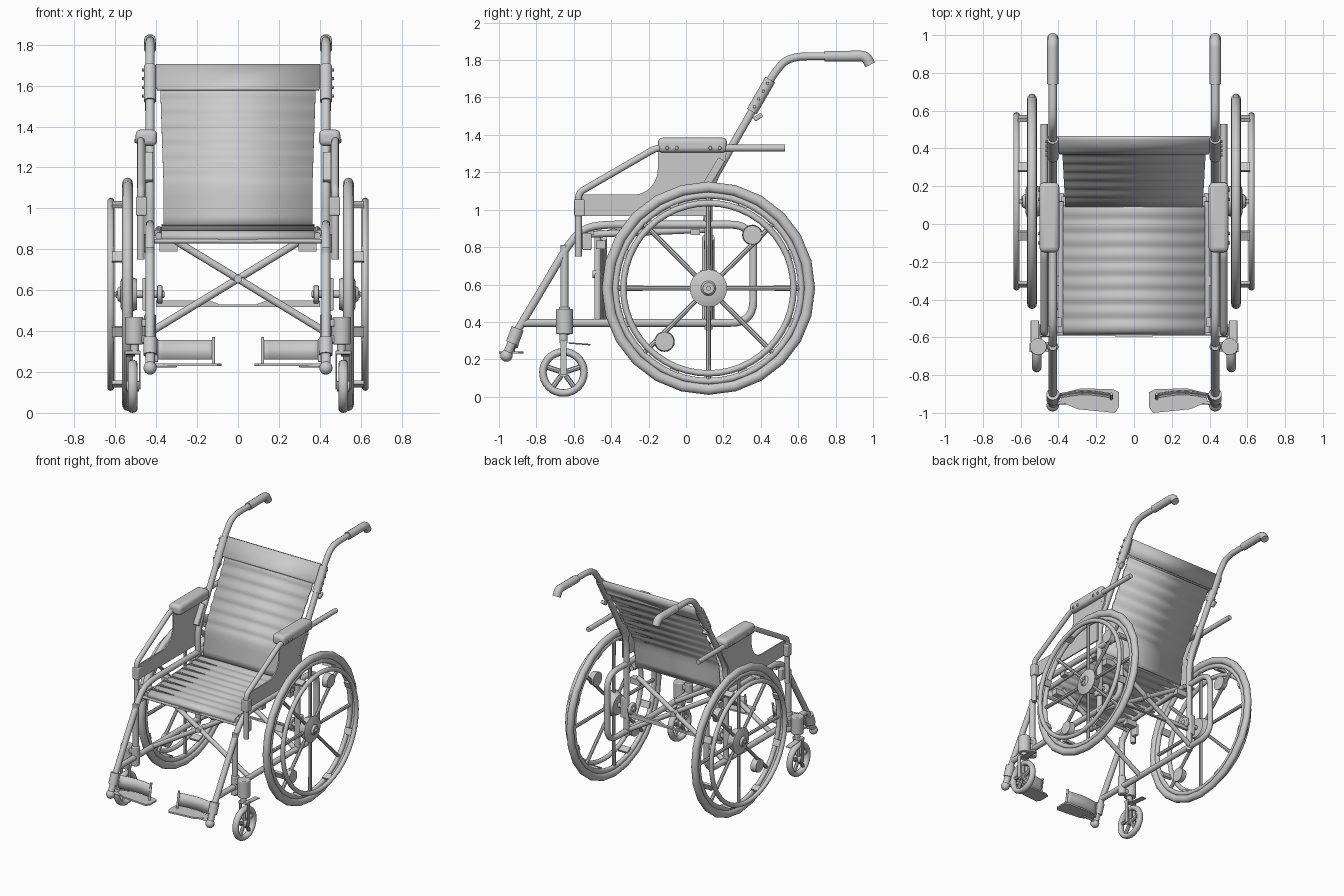
import bpy, bmesh
from math import sin, cos, pi, radians
from mathutils import Vector, Matrix

cube = bpy.data.objects.get("Cube")
if cube:
    bpy.data.objects.remove(cube, do_unlink=True)

grey = bpy.data.materials.new("light_grey")
grey.use_nodes = True
colour = (0.6, 0.6, 0.6, 1)
grey.diffuse_color = colour
grey.node_tree.nodes["Principled BSDF"].inputs["Base Color"].default_value = colour


def dress(ob, mirror=True, bevel=0, solid=0):
    """Give an object its material, shading and modifiers."""
    ob.data.materials.clear()
    ob.data.materials.append(grey)
    bpy.ops.object.select_all(action='DESELECT')
    ob.select_set(True)
    bpy.context.view_layer.objects.active = ob
    bpy.ops.object.shade_smooth_by_angle(angle=radians(38))
    if solid:
        m = ob.modifiers.new("thickness", 'SOLIDIFY')
        m.thickness, m.offset = solid, 0
    if bevel:
        m = ob.modifiers.new("bevel", 'BEVEL')
        m.width, m.segments, m.limit_method = bevel, 3, 'ANGLE'
    if mirror:
        ob.modifiers.new("mirror", 'MIRROR')


def finish(bm, name, **kw):
    bmesh.ops.recalc_face_normals(bm, faces=bm.faces)
    me = bpy.data.meshes.new(name)
    bm.to_mesh(me)
    bm.free()
    ob = bpy.data.objects.new(name, me)
    bpy.context.collection.objects.link(ob)
    dress(ob, **kw)


def rod(bm, a, b, r1, r2=None, segs=14):
    a, b = Vector(a), Vector(b)
    rot = (b - a).to_track_quat('Z', 'Y').to_matrix().to_4x4()
    bmesh.ops.create_cone(bm, cap_ends=True, segments=segs, radius1=r1,
                          radius2=r1 if r2 is None else r2, depth=(b - a).length,
                          matrix=Matrix.Translation((a + b) / 2) @ rot)


def box(bm, centre, size, tilt=0):
    bmesh.ops.create_cube(bm, size=1, matrix=Matrix.Translation(centre)
                          @ Matrix.Rotation(tilt, 4, 'X') @ Matrix.Diagonal((*size, 1)))


def prism(bm, points, depth):
    face = bm.faces.new([bm.verts.new(p) for p in points])
    new = bmesh.ops.extrude_face_region(bm, geom=[face], use_keep_orig=True)["geom"]
    bmesh.ops.translate(bm, vec=depth, verts=[v for v in new if isinstance(v, bmesh.types.BMVert)])


def ring(bm, centre, radius, half_width, half_height, segs, sides=12):
    """Oval-section ring turning about the x axis."""
    c, rows = Vector(centre), []
    for i in range(segs):
        a = 2 * pi * i / segs
        row = []
        for j in range(sides):
            t = 2 * pi * j / sides
            r = radius + half_height * cos(t)
            row.append(bm.verts.new(c + Vector((half_width * sin(t), r * cos(a), r * sin(a)))))
        rows.append(row)
    for i in range(segs):
        p, q = rows[i], rows[(i + 1) % segs]
        for j in range(sides):
            k = (j + 1) % sides
            bm.faces.new((p[j], p[k], q[k], q[j]))


def tube(name, x, path, r, bend=0.08, mirror=True):
    """Tube at one x, along (y, z) points with rounded corners."""
    pts = [Vector((x, y, z)) for y, z in path]
    out = [pts[0]]
    for a, p, b in zip(pts, pts[1:], pts[2:]):
        da, db = a - p, b - p
        s = p + da.normalized() * min(bend, da.length * .48)
        e = p + db.normalized() * min(bend, db.length * .48)
        for i in range(8):
            t = i / 7
            out.append(s * (1 - t) ** 2 + p * 2 * t * (1 - t) + e * t * t)
    out.append(pts[-1])
    cu = bpy.data.curves.new(name, 'CURVE')
    cu.dimensions, cu.bevel_depth, cu.bevel_resolution, cu.use_fill_caps = '3D', r, 3, True
    sp = cu.splines.new('POLY')
    sp.points.add(len(out) - 1)
    for q, v in zip(sp.points, out):
        q.co = (*v, 1)
    ob = bpy.data.objects.new(name, cu)
    bpy.context.collection.objects.link(ob)
    bpy.ops.object.select_all(action='DESELECT')
    ob.select_set(True)
    bpy.context.view_layer.objects.active = ob
    bpy.ops.object.convert(target='MESH')
    dress(bpy.context.view_layer.objects.active, mirror=mirror)


def sheet(name, rows, thick):
    """Fabric panel from (half width, y, z) rows."""
    bm = bmesh.new()
    pairs = [[bm.verts.new((s * w, y, z)) for s in (-1, 1)] for w, y, z in rows]
    for p, q in zip(pairs, pairs[1:]):
        bm.faces.new((p[0], p[1], q[1], q[0]))
    finish(bm, name, mirror=False, solid=thick)


# Frame tubes
F = 0.43
tube("side_frame", F, [(-.91, .34), (-.6, .86), (-.5, .92), (.36, .92), (.36, .395), (-.88, .395)], .022, .12)
tube("push_handle", F, [(.12, .36), (.12, 1.12), (.47, 1.73), (.55, 1.82), (.95, 1.82)], .022, .1)
tube("handle_grip", F, [(.74, 1.82), (.96, 1.822), (.985, 1.775)], .03, .03)
tube("front_post", F, [(-.65, .34), (-.65, .81)], .022)
tube("arm_tube", .475, [(-.575, .75), (-.575, 1.09), (-.16, 1.33), (.53, 1.33)], .019, .03)

# Big wheels
W, Y, Z = .54, .12, .58
hub = Vector((W, Y, Z))
bm = bmesh.new()
ring(bm, hub, .541, .026, .029, 24)
finish(bm, "drive_tyre")
bm = bmesh.new()
ring(bm, hub, .497, .017, .018, 48)
for k in range(8):
    a = k * pi / 4
    d = Vector((0, cos(a), sin(a)))
    rod(bm, hub + d * .05, hub + d * .49, .012, .014, 8)
    a += pi / 8
    d = Vector((0, cos(a), sin(a)))
    box(bm, hub + d * .475 + Vector((.035, 0, 0)), (.08, .018, .05), a)
for a, b, r1, r2 in ((-.045, .02, .075, .1), (.02, .035, .1, .06), (.035, .05, .04, .03), (-.17, .065, .012, .012)):
    rod(bm, hub + Vector((a, 0, 0)), hub + Vector((b, 0, 0)), r1, r2, 24)
box(bm, hub + Vector((.05, 0, 0)), (.012, .05, .016), .4)
finish(bm, "rim_and_spokes")
bm = bmesh.new()
ring(bm, (.622, Y, Z), .455, .017, .017, 48)
finish(bm, "hand_rim")
bm = bmesh.new()
for s in (-1, 1):
    c = hub + Vector((0, .235 * s, .285 * s))
    rod(bm, c - Vector((.025, 0, 0)), c + Vector((.018, 0, 0)), .055, .05, 20)
finish(bm, "spoke_disc")

# Axle mounts
bm = bmesh.new()
box(bm, (.445, Y, Z), (.045, .05, .16))
rod(bm, (.37, Y, Z), (.395, Y, Z), .045)
rod(bm, (.36, Y, Z), (.54, Y, Z), .018)
finish(bm, "axle_mount", bevel=.006)

# Casters
C, CY, CZ = .515, -.655, .13
hub = Vector((C, CY, CZ))
bm = bmesh.new()
ring(bm, hub, .11, .024, .02, 32)
rod(bm, hub - Vector((.03, 0, 0)), hub + Vector((.03, 0, 0)), .026)
for k in range(5):
    a = pi / 2 + k * 2 * pi / 5
    rod(bm, hub, hub + Vector((0, cos(a), sin(a))) * .1, .014, .014, 8)
finish(bm, "caster_wheel")
bm = bmesh.new()
for s in (-1, 1):
    box(bm, (C + .035 * s, CY, .205), (.009, .034, .18))
box(bm, (C, CY, .295), (.079, .045, .018))
rod(bm, (C - .01, CY, .29), (C - .01, CY, .34), .022)
box(bm, (C + .01, CY + .085, .283), (.045, .12, .008), -.08)
finish(bm, "caster_fork", bevel=.004)
bm = bmesh.new()
rod(bm, (.507, -.65, .335), (.507, -.65, .47), .045, segs=20)
for z in (.36, .44):
    box(bm, (.46, -.65, z), (.08, .05, .035))
rod(bm, (F, -.65, .33), (F, -.65, .48), .03)
finish(bm, "caster_barrel", bevel=.006)

# Footrests
bm = bmesh.new()
rod(bm, (F, -.93, .285), (F, -.9, .365), .034)
rod(bm, (F, -.96, .22), (F, -.925, .3), .024)
bmesh.ops.create_uvsphere(bm, u_segments=14, v_segments=8, radius=.033,
                          matrix=Matrix.Translation((F, -.96, .22)))
rod(bm, (.3, -.94, .232), (F, -.95, .232), .01)
finish(bm, "footrest_clamp")
bm = bmesh.new()
outline = [(.1, -1), (.08, -.97), (.08, -.89), (.11, -.875), (.28, -.87), (.38, -.895), (.39, -.94), (.3, -.98)]
prism(bm, [(x, y, .23) for x, y in outline], (0, 0, .012))
finish(bm, "footplate")
bm = bmesh.new()
arc = [(.115 + .285 * t / 8, -.9 + .018 * sin(pi * t / 8)) for t in range(9)]
for (xa, ya), (xb, yb) in zip(arc, arc[1:]):
    bm.faces.new([bm.verts.new(p) for p in ((xa, ya - .02, .262), (xb, yb - .02, .262), (xb, yb, .355), (xa, ya, .355))])
bmesh.ops.remove_doubles(bm, verts=bm.verts, dist=.0005)
finish(bm, "heel_strap", solid=.006)
bm = bmesh.new()
rod(bm, (.12, -.925, .235), (.12, -.9, .37), .008)
rod(bm, (.4, -.925, .25), (.4, -.9, .36), .008)
finish(bm, "strap_post")

# Seat, back and their rails
ripples = 60
sheet("seat", [(.375, -.578, .845), (.375, -.572, .868)] +
      [(.375, -.56 + .65 * i / ripples, .878 + .035 * i / ripples + .004 * sin(i * .9)) for i in range(ripples + 1)], .016)
lower = [(.365, .095 + .02 * t, .91 + .2 * t) for t in (0, .25, .5, .75, 1)]
slope = [(.365 + .015 * t, .125 + .27 * t + .005 * sin(t * 38), 1.14 + .445 * t) for t in [i / 40 for i in range(41)]]
sheet("backrest", lower + slope, .014)
sheet("backrest_top_band", [(.395, .372, 1.58), (.4, .385, 1.59), (.4, .448, 1.7), (.4, .462, 1.695), (.395, .41, 1.59)], .01)
bm = bmesh.new()
rod(bm, (.387, -.575, .865), (.387, .12, .895), .018)
for y in (-.52, -.3, .05):
    box(bm, (.41, y, .88), (.05, .05, .03))
for y in (-.455, .12):
    box(bm, (.34, y, .812), (.09, .05, .045))
finish(bm, "seat_rail")
bm = bmesh.new()
rod(bm, (-.42, -.58, .84), (.42, -.58, .84), .011)
prism(bm, [(-.1, -.595, .85), (-.07, -.595, .835), (.07, -.595, .835), (.1, -.595, .85)], (0, .02, 0))
finish(bm, "seat_front_bar", mirror=False)

# Folding cross brace
bm = bmesh.new()
for y in (-.455, .12):
    for s in (-1, 1):
        rod(bm, (-.42 * s, y + .016 * s, .4), (.32 * s, y + .016 * s, .85), .018)
    rod(bm, (0, y - .045, .655), (0, y + .045, .655), .02)
finish(bm, "cross_brace", mirror=False)
bm = bmesh.new()
prism(bm, [(0, Y, .518), (.4, Y, .518), (.4, Y, .55), (.14, Y, .55), (.09, Y, .53), (0, Y, .53)], (0, .02, 0))
finish(bm, "folding_link")

# Armrests
bm = bmesh.new()
box(bm, (.448, .035, 1.345), (.105, .37, .08))
finish(bm, "arm_pad", bevel=.025)
bm = bmesh.new()
curve = [(-.28 + .13 * sin(t * pi / 12), 1.22 - .14 * cos(t * pi / 12)) for t in range(7)]
side = [(-.57, .965), (-.57, 1.08)] + curve + [(-.15, 1.32), (.22, 1.32), (.21, 1.26), (.13, 1.12), (.13, .965)]
prism(bm, [(.452, y, z) for y, z in side], (.01, 0, 0))
finish(bm, "skirt_guard")
bm = bmesh.new()
box(bm, (.472, -.57, 1.01), (.055, .055, .09))
box(bm, (.455, -.53, .83), (.035, .05, .09))
box(bm, (.44, .15, 1.2), (.05, .04, .16), -.54)
box(bm, (.44, .385, 1.495), (.03, .05, .025), .6)
finish(bm, "arm_bracket", bevel=.006)

# Handle sleeves and bolts
bm = bmesh.new()
rod(bm, (F, .352, 1.525), (F, .45, 1.695), .03, segs=18)
for i in range(4):
    y, z = .365 + .024 * i, 1.55 + .042 * i
    rod(bm, (F, y, z), (.469, y, z), .011, .007, 8)
finish(bm, "handle_sleeve")
bm = bmesh.new()
for y in (-.1, -.05, .13, .18):
    rod(bm, (.495, y, 1.33), (.507, y, 1.33), .012, .008, 10)
finish(bm, "pad_bolt")
